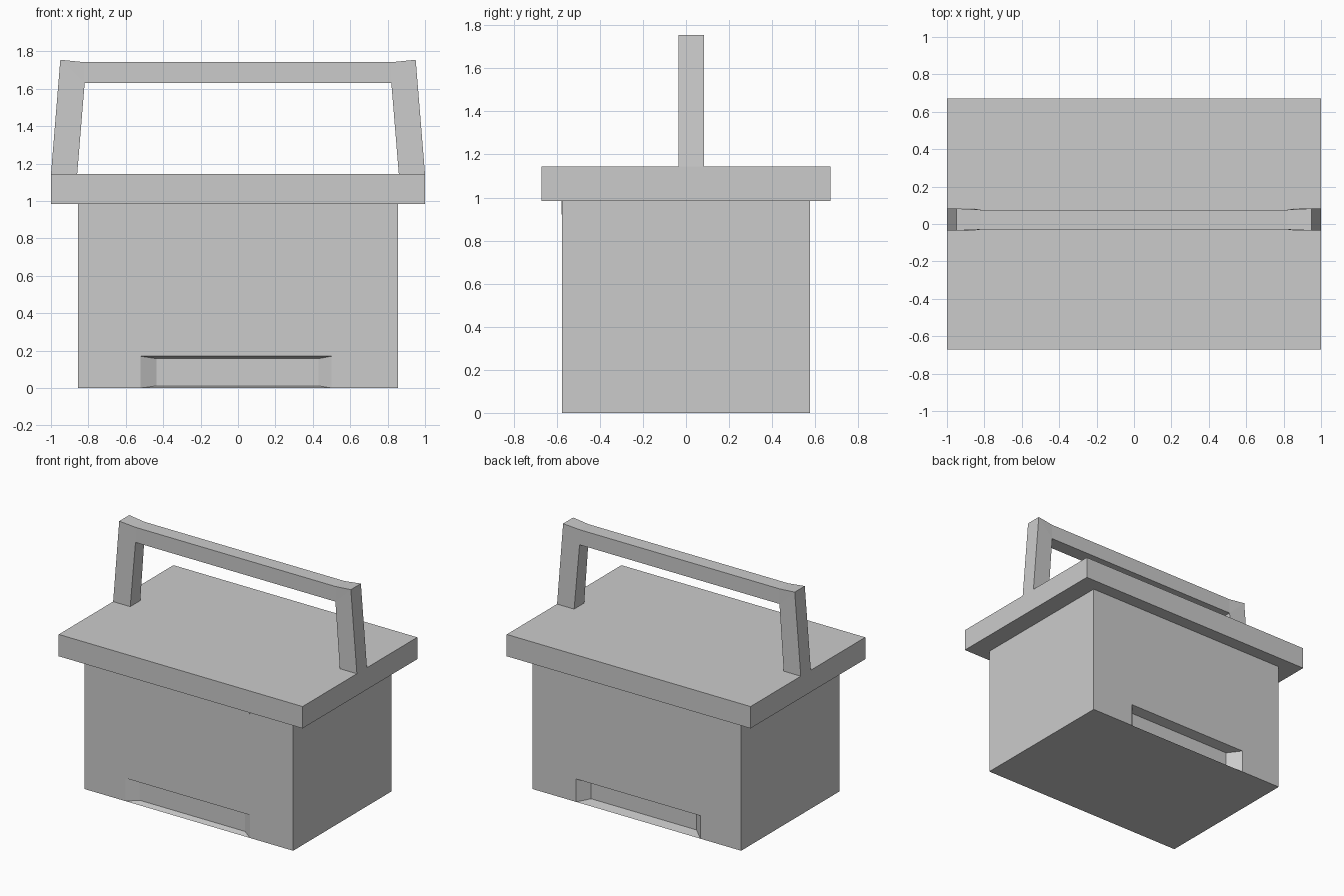
import bpy, bmesh

if "Cube" in bpy.data.objects:
    bpy.data.objects.remove(bpy.data.objects["Cube"])


def make_object(name, verts, faces):
    """Mesh object from points and faces, doubles merged, normals outward."""
    bm = bmesh.new()
    vs = [bm.verts.new(v) for v in verts]
    for f in faces:
        bm.faces.new([vs[i] for i in f])
    bmesh.ops.remove_doubles(bm, verts=bm.verts, dist=1e-5)
    bmesh.ops.recalc_face_normals(bm, faces=bm.faces)
    mesh = bpy.data.meshes.new(name)
    bm.to_mesh(mesh)
    bm.free()
    obj = bpy.data.objects.new(name, mesh)
    bpy.context.collection.objects.link(obj)
    return obj


def box(name, x0, x1, y0, y1, z0, z1):
    verts = [(x, y, z) for x in (x0, x1) for y in (y0, y1) for z in (z0, z1)]
    return make_object(name, verts, [(0, 1, 3, 2), (4, 5, 7, 6), (0, 1, 5, 4),
                                     (2, 3, 7, 6), (0, 2, 6, 4), (1, 3, 7, 5)])


# Body: two walls, each with a sloped recess at its foot, joined by plain sides
HX, HY, TOP = 0.855, 0.575, 1.0


def wall(side, depth):
    y, yi = side * HY, side * (HY - depth)
    outline = [(-HX, 0), (-0.52, 0), (-0.52, 0.17), (0.5, 0.17),
               (0.5, 0), (HX, 0), (HX, TOP), (-HX, TOP)]
    inner = [(-0.435, 0.012), (-0.435, 0.157), (0.43, 0.157), (0.43, 0.012)]
    return [(x, y, z) for x, z in outline] + [(x, yi, z) for x, z in inner]


wall_faces = [tuple(range(8)), (1, 2, 9, 8), (2, 3, 10, 9),
              (3, 4, 11, 10), (4, 1, 8, 11), (8, 9, 10, 11)]
faces = wall_faces + [tuple(i + 12 for i in f) for f in wall_faces]
faces += [(0, 1, 4, 5, 17, 16, 13, 12), (5, 6, 18, 17),
          (6, 7, 19, 18), (7, 0, 12, 19)]
make_object("body", wall(-1, 0.045) + wall(1, 0.078), faces)

# Thin strip under the lid on the front
box("front_strip", -0.52, 0.5, -HY - 0.004, -HY + 0.02, 0.92, 0.99)

# Lid
box("lid", -1, 1, -0.672, 0.672, 0.983, 1.145)

# Handle: rectangular sections along the left half, then mirrored
WIDE, NARROW = (-0.035, 0.083), (-0.03, 0.076)
stations = [((1.0, 1.142), WIDE, (0.86, 1.142), WIDE),
            ((0.95, 1.755), WIDE, (0.82, 1.63), NARROW),
            ((0.82, 1.742), NARROW, (0.82, 1.63), NARROW)]
verts = []
for sign, row in ((-1, stations), (1, stations[::-1])):
    for outer, oy, inner, iy in row:
        verts += [(sign * outer[0], y, outer[1]) for y in oy]
        verts += [(sign * inner[0], y, inner[1]) for y in reversed(iy)]
faces = [(0, 1, 2, 3), (20, 21, 22, 23)]
for s in range(5):
    for k in range(4):
        a, b = s * 4 + k, s * 4 + (k + 1) % 4
        quad = (a, b, b + 4, a + 4)
        # the inner corner is shared at the bends: skip the flat side, trim to triangles
        if s in (1, 3):
            if k == 2:
                continue
            p = 8 if s == 1 else 12
            if k == 1:
                quad = (a, b, a + 4)
            elif k == 3:
                quad = (a, b, b + 4)
        faces.append(quad)
make_object("handle", verts, faces)
